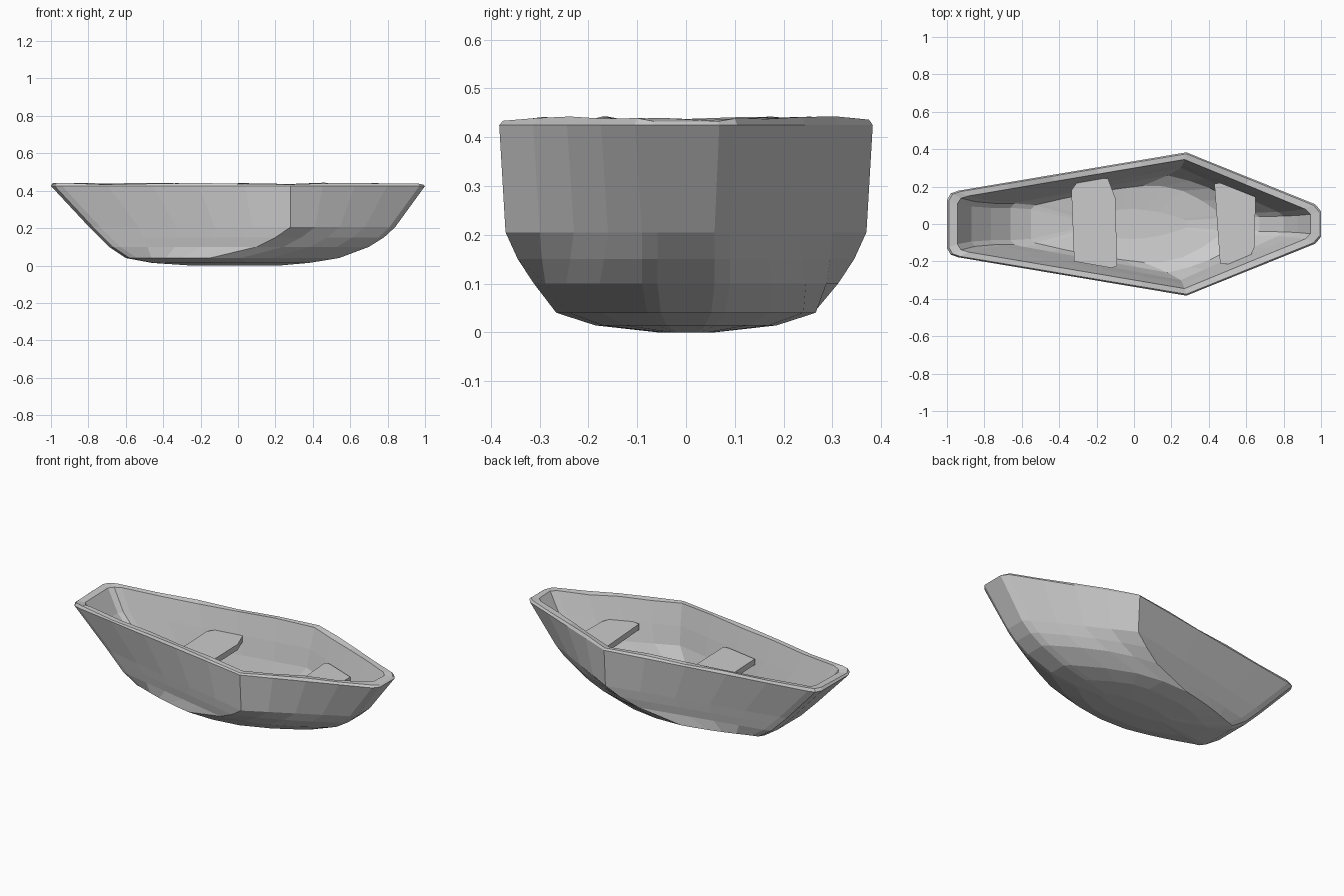
import bpy, bmesh, random
from math import sin, pi
from mathutils import Vector

if "Cube" in bpy.data.objects:
    bpy.data.objects.remove(bpy.data.objects["Cube"])

random.seed(4)


def outline(z, xl, wl, xm, wm, xr, wr, bl=0.0, br=0.0, jitter=0.0):
    """Closed plan outline: blunt ends, widest at xm, sides bulged by bl / br."""
    a, m, b = Vector((xl + .06, wl)), Vector((xm, wm)), Vector((xr - .03, wr))
    half = [Vector((xl, wl * .72)), Vector((xl + .02, wl * .92)), a]
    for t in (.2, .4, .6, .8):
        p = a.lerp(m, t)
        p.y += bl * sin(pi * t)
        half.append(p)
    half.append(m)
    for t in (.25, .5, .75):
        p = m.lerp(b, t)
        p.y += br * sin(pi * t)
        half.append(p)
    half += [b, Vector((xr, wr * .65))]
    full = half + [Vector((p.x, -p.y)) for p in reversed(half)]
    return [(p.x, p.y, z + random.uniform(-jitter, jitter)) for p in full]


def finish(bm, name):
    bmesh.ops.recalc_face_normals(bm, faces=bm.faces[:])
    mesh = bpy.data.meshes.new(name)
    bm.to_mesh(mesh)
    bm.free()
    ob = bpy.data.objects.new(name, mesh)
    bpy.context.collection.objects.link(ob)
    return ob


# Hull: outlines from the keel up the outside, over the rim, down to the floor
levels = [
    (.002, -.25, .03, .0, .06, .22, .03, .01, .01),
    (.014, -.46, .09, -.05, .18, .38, .06, .03, .05),
    (.040, -.60, .15, -.15, .262, .54, .08, .01, .07),
    (.100, -.69, .155, .10, .312, .70, .09, .0, .045),
    (.150, -.74, .155, .20, .345, .78, .09, .0, .02),
    (.205, -.795, .155, .28, .37, .84, .09),
    (.425, -1.0, .178, .28, .383, 1.0, .105),
    (.438, -.99, .173, .28, .375, .99, .10, 0, 0, .006),
    (.436, -.945, .15, .27, .345, .945, .08, 0, 0, .005),
    (.310, -.87, .13, .26, .318, .875, .07),
    (.200, -.765, .12, .25, .300, .80, .065),
    (.110, -.66, .12, .18, .260, .67, .06, .0, .03),
    (.062, -.55, .11, .05, .205, .50, .05, .01, .05),
    (.045, -.32, .04, .0, .08, .28, .03, .01, .01),
]
bm = bmesh.new()
rings = [[bm.verts.new(p) for p in outline(*lv)] for lv in levels]
n = len(rings[0])
for lower, upper in zip(rings, rings[1:]):
    for i in range(n):
        j = (i + 1) % n
        bm.faces.new((lower[i], lower[j], upper[j], upper[i]))
bottom = bm.faces.new(rings[0])
bm.faces.new(rings[-1])
for v in bottom.verts:
    v.co.z = 0
finish(bm, "hull")


# Seats: thin planks with clipped corners, spanning between the sides
def seat(name, plan, z=.31, thick=.035):
    bm = bmesh.new()
    face = bm.faces.new([bm.verts.new((x, y, z - thick)) for x, y in plan])
    ext = bmesh.ops.extrude_face_region(bm, geom=[face])
    verts = [v for v in ext["geom"] if isinstance(v, bmesh.types.BMVert)]
    bmesh.ops.translate(bm, verts=verts, vec=(0, 0, thick))
    return finish(bm, name)


seat("rear_seat", [(-.32, -.20), (-.12, -.235), (-.09, -.225), (-.10, .14),
                   (-.14, .245), (-.30, .23), (-.335, .18)])
seat("front_seat", [(.46, -.21), (.52, -.215), (.62, -.18), (.645, -.12),
                    (.65, .145), (.46, .22), (.43, .215)])
